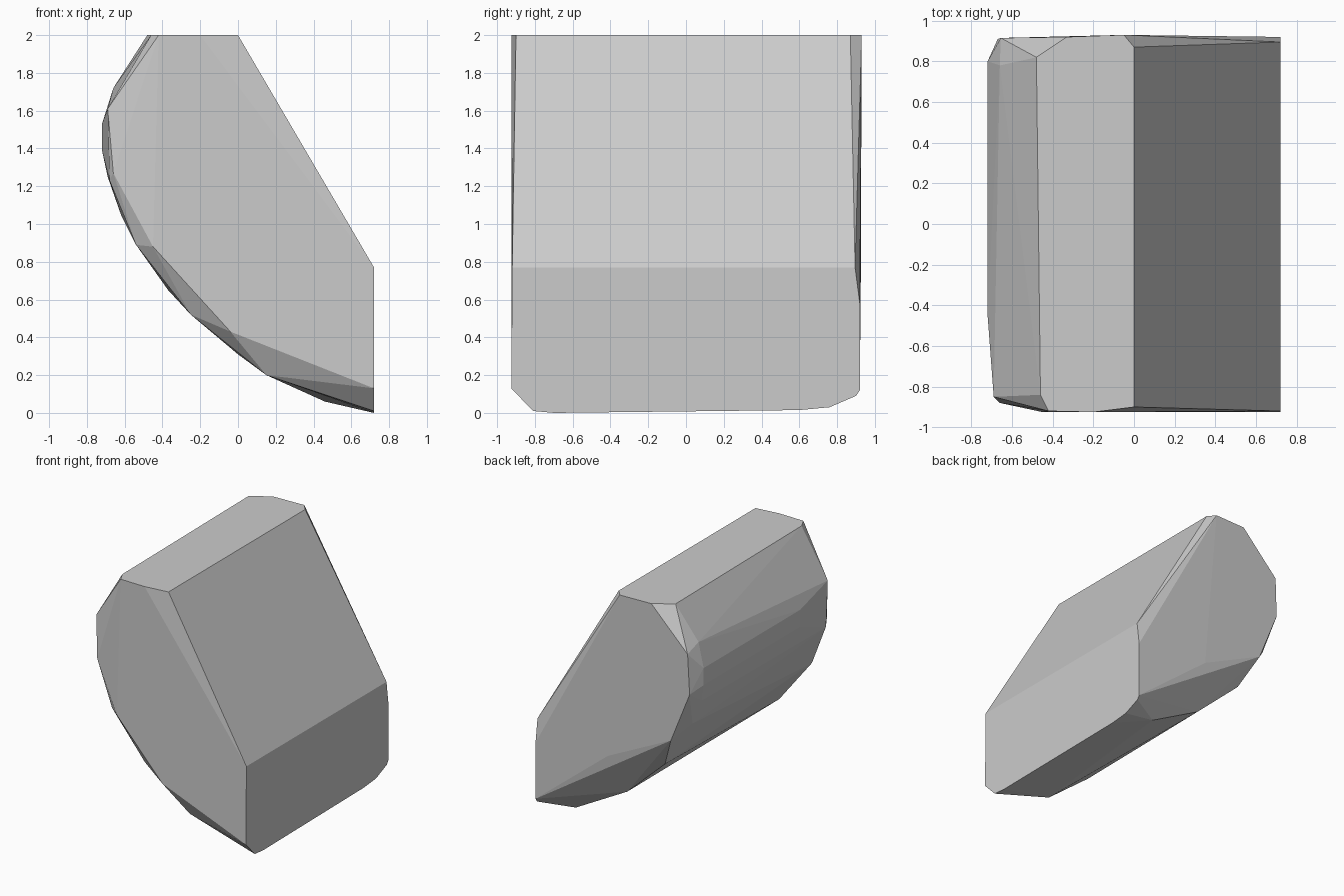
import bpy, bmesh

if "Cube" in bpy.data.objects:
    bpy.data.objects.remove(bpy.data.objects["Cube"])

# Plain grey stone
grey = bpy.data.materials.new("light_grey")
grey.diffuse_color = (0.6, 0.6, 0.6, 1)
grey.use_nodes = True
grey.node_tree.nodes["Principled BSDF"].inputs["Base Color"].default_value = grey.diffuse_color

# Front cap outline and the chamfer rim behind it
front_cap = [(0, -.9, 2), (-.2, -.925, 2), (-.42, -.92, 2), (.72, -.92, .77), (.72, -.925, .13),
             (-.04, -.925, .43), (-.45, -.925, .88), (-.66, -.88, 1.27)]
front_rim = [(-.46, -.84, 2), (-.69, -.85, 1.61), (-.72, -.45, 1.53), (-.72, -.45, 1.39),
             (-.68, -.84, 1.23), (-.54, -.86, .89), (-.25, -.85, .52), (.15, -.84, .2),
             (.72, -.81, .01), (.72, -.7, 0)]
# Back cap outline and the chamfer rim in front of it
back_cap = [(0, .87, 2), (-.05, .93, 2), (-.33, .92, 2), (.72, .895, .77), (.72, .92, .58),
            (.72, .92, .12), (.72, .9, .09), (.06, .925, .65), (-.5, .91, .92),
            (-.67, .91, 1.34), (-.655, .915, 1.67)]
back_rim = [(-.48, .82, 2), (-.66, .78, 1.72), (-.72, .8, 1.53), (-.72, .8, 1.39),
            (-.69, .78, 1.25), (-.62, .8, 1.05), (-.37, .8, .65), (0, .76, .31),
            (.46, .77, .06), (.72, .76, .03), (.72, .6, .015)]

# Wrap the two ends into one faceted convex block
bm = bmesh.new()
for p in front_cap + front_rim + back_cap + back_rim:
    bm.verts.new(p)
hull = bmesh.ops.convex_hull(bm, input=bm.verts[:])
loose = {v for v in hull["geom_interior"] + hull["geom_unused"] if isinstance(v, bmesh.types.BMVert)}
bmesh.ops.delete(bm, geom=list(loose), context='VERTS')
# Merge nearly flat triangles into clean facets
bmesh.ops.dissolve_limit(bm, angle_limit=0.03, verts=bm.verts[:], edges=bm.edges[:])
bmesh.ops.recalc_face_normals(bm, faces=bm.faces[:])

mesh = bpy.data.meshes.new("stone_block")
bm.to_mesh(mesh)
bm.free()
mesh.materials.append(grey)
bpy.context.collection.objects.link(bpy.data.objects.new("stone_block", mesh))
